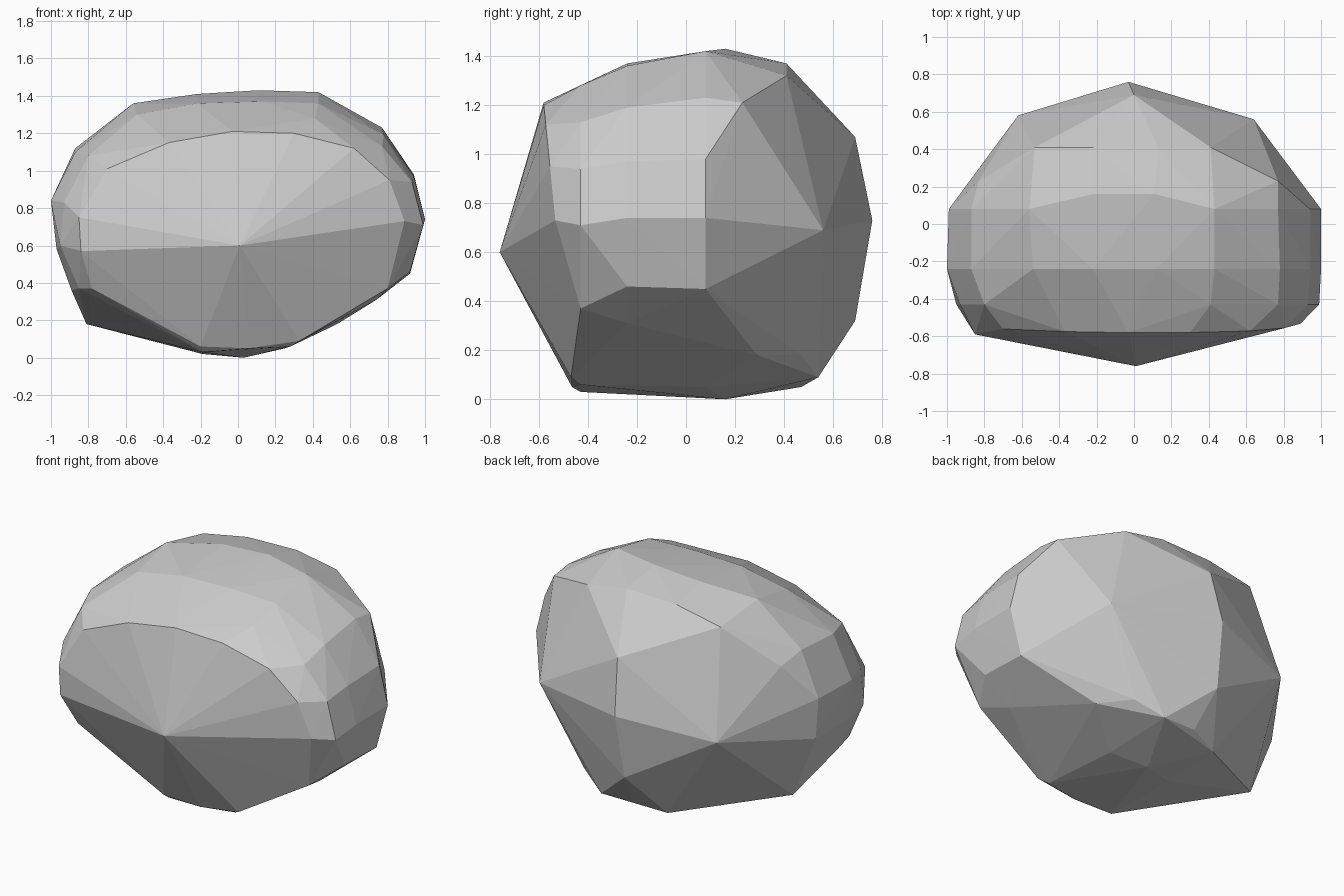
import bpy, bmesh

bm = bmesh.new()


def section(y, lean, outline):
    """Add one cross-section of the boulder; lean shifts y with height."""
    for x, z in outline:
        bm.verts.new((x, y + lean * z, z))


# front rim around the broad front facet fan; its left end juts forward
section(-0.46, -0.10, [(-0.70, 1.01), (-0.37, 1.15), (-0.03, 1.21), (0.30, 1.20),
                       (0.62, 1.12), (0.81, 0.95), (0.89, 0.73), (0.33, 0.09),
                       (0.06, 0.05), (-0.20, 0.06), (-0.78, 0.37)])
section(-0.59, 0.0, [(-0.84, 0.57), (-0.85, 0.75)])
# shoulder just behind the rim
section(-0.43, 0.0, [(-0.95, 0.60), (-0.93, 0.83), (-0.80, 1.08), (-0.45, 1.21),
                     (0.0, 1.28), (0.41, 1.28), (0.77, 1.13), (0.93, 0.94),
                     (0.99, 0.71), (0.80, 0.37), (0.28, 0.06), (-0.19, 0.03),
                     (-0.85, 0.37)])
# front part of the body
section(-0.24, 0.0, [(-0.97, 0.58), (-1.0, 0.84), (-0.87, 1.10), (-0.54, 1.30),
                     (-0.22, 1.36), (0.12, 1.37), (0.43, 1.36), (0.78, 1.19),
                     (0.94, 0.97), (1.0, 0.74), (0.92, 0.46), (0.74, 0.31),
                     (-0.19, 0.03), (-0.89, 0.36)])
# middle of the body, with the low left spur
section(0.08, 0.0, [(-0.97, 0.58), (-0.99, 0.84), (-0.87, 1.12), (-0.56, 1.36),
                    (0.43, 1.42), (0.77, 1.23), (0.94, 0.98), (1.0, 0.74),
                    (0.92, 0.45), (0.25, 0.05), (-0.19, 0.02), (-0.81, 0.18)])
section(0.16, 0.0, [(-0.22, 1.41), (0.11, 1.43), (0.74, 0.33), (0.03, 0.0)])
# back shoulder
section(0.41, 0.0, [(-0.53, 1.30), (-0.22, 1.36), (0.13, 1.37), (0.41, 1.32)])
section(0.23, 0.0, [(-0.83, 1.06), (0.77, 1.21)])
section(0.69, 0.0, [(0.0, 1.07), (-0.05, 0.32)])
# lower back edge, stepping down from the right to the base
section(0.29, 0.0, [(0.53, 0.18)])
section(0.47, 0.0, [(0.39, 0.18), (-0.2, 0.05)])
section(0.54, 0.0, [(0.22, 0.09), (0.0, 0.09)])

# centres of the wide facet fans: front, back, back right, back left
for centre in [(0.01, -0.76, 0.60), (-0.03, 0.76, 0.73),
               (0.64, 0.56, 0.69), (-0.62, 0.58, 0.65)]:
    bm.verts.new(centre)

# faceted skin
bmesh.ops.convex_hull(bm, input=bm.verts[:])
bmesh.ops.delete(bm, geom=[v for v in bm.verts if not v.link_faces], context='VERTS')
bmesh.ops.recalc_face_normals(bm, faces=bm.faces[:])

mesh = bpy.data.meshes.new("boulder")
bm.to_mesh(mesh)
bm.free()
boulder = bpy.data.objects.new("boulder", mesh)
bpy.context.collection.objects.link(boulder)
